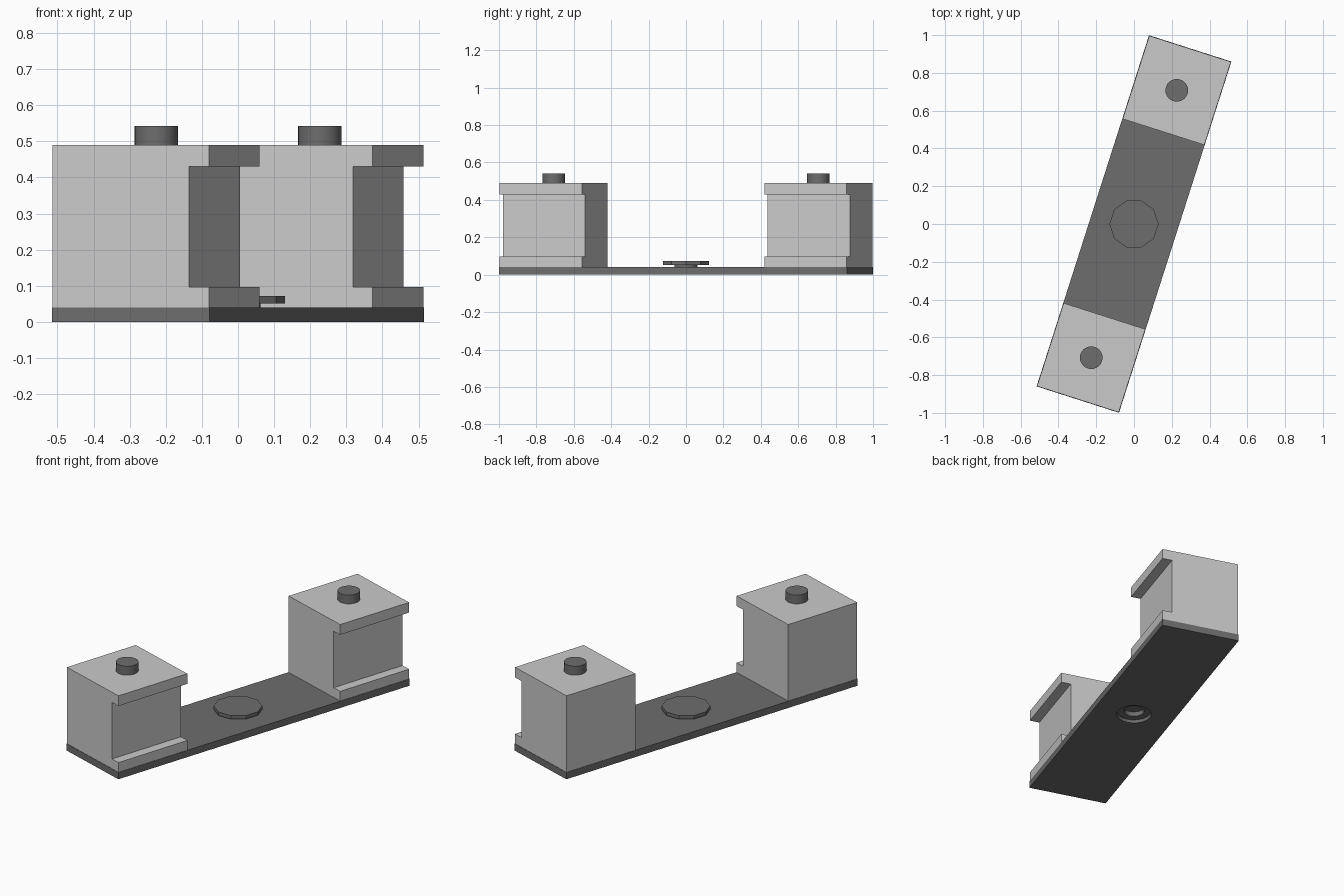
import bpy, bmesh, math

if "Cube" in bpy.data.objects:
    bpy.data.objects.remove(bpy.data.objects["Cube"])

TURN = math.radians(-17.75)   # the whole model sits turned on the ground


def material(name, v):
    m = bpy.data.materials.new(name)
    m.diffuse_color = (v, v, v, 1)
    m.use_nodes = True
    m.node_tree.nodes["Principled BSDF"].inputs["Base Color"].default_value = m.diffuse_color
    return m


light = material("light grey", 0.59)
dark = material("dark grey", 0.155)


def finish(name, bm, mat, smooth=False):
    bmesh.ops.recalc_face_normals(bm, faces=bm.faces)
    me = bpy.data.meshes.new(name)
    bm.to_mesh(me)
    bm.free()
    me.materials.append(mat)
    ob = bpy.data.objects.new(name, me)
    bpy.context.collection.objects.link(ob)
    ob.rotation_euler.z = TURN
    bpy.ops.object.select_all(action='DESELECT')
    ob.select_set(True)
    bpy.context.view_layer.objects.active = ob
    if smooth:
        bpy.ops.object.shade_smooth_by_angle(angle=math.radians(30))
    return ob


def prism(name, profile, v0, v1, mat):
    """Extrude an x-z profile along y."""
    bm = bmesh.new()
    face = bm.faces.new([bm.verts.new((x, v0, z)) for x, z in profile])
    ext = bmesh.ops.extrude_face_region(bm, geom=[face])
    moved = [g for g in ext['geom'] if isinstance(g, bmesh.types.BMVert)]
    bmesh.ops.translate(bm, verts=moved, vec=(0, v1 - v0, 0))
    return finish(name, bm, mat)


def lathe(name, profile, sides, mat, y=0, start=0.0, smooth=False):
    """Turn an r-z profile around the z axis; ends with r = 0 close to a point."""
    bm = bmesh.new()
    rings = []
    for r, z in profile:
        rings.append([bm.verts.new((r * math.cos(start + math.tau * i / sides),
                                    y + r * math.sin(start + math.tau * i / sides), z))
                      for i in range(sides)])
    for a, b in zip(rings, rings[1:]):
        for i in range(sides):
            j = (i + 1) % sides
            bm.faces.new((a[i], a[j], b[j], b[i]))
    bm.faces.new(rings[0])
    bm.faces.new(rings[-1])
    return finish(name, bm, mat, smooth)


# Base plate with a countersunk hole
W, L = 0.229, 0.976
cutter = lathe("hole_cutter", [(0.097, -0.02), (0.097, 0.0), (0.094, 0.018), (0.057, 0.02), (0.057, 0.06)],
               20, dark)
plate = prism("base_plate", [(-W, 0), (W, 0), (W, 0.04), (-W, 0.04)], -L, L, dark)
mod = plate.modifiers.new("hole", 'BOOLEAN')
mod.operation = 'DIFFERENCE'
mod.object = cutter
bpy.ops.object.modifier_apply(modifier=mod.name)
bpy.data.objects.remove(cutter)

# End blocks with a groove along the right side, and a knob on top of each
B = 0.227
groove = B - 0.057
block = [(-B, 0.04), (B, 0.04), (B, 0.097), (groove, 0.097),
         (groove, 0.43), (B, 0.43), (B, 0.49), (-B, 0.49)]
for side, c in (("front", -0.743), ("back", 0.743)):
    prism(side + "_block", block, c - 0.231, c + 0.231, light)
    lathe(side + "_knob", [(0.06, 0.48), (0.06, 0.542)], 24, dark, y=c, smooth=True)

# Ten-sided centre cap on a short hollow stem
lathe("centre_cap", [(0.13, 0.051), (0.13, 0.072)], 10, dark, start=-TURN)
stem = lathe("centre_stem", [(0.062, 0.038), (0.062, 0.052)], 20, dark, smooth=True)
# open the stem so the hole shows from below
bm = bmesh.new()
bm.from_mesh(stem.data)
bmesh.ops.delete(bm, geom=[f for f in bm.faces if abs(f.normal.z) > 0.5], context='FACES_ONLY')
bm.to_mesh(stem.data)
bm.free()
